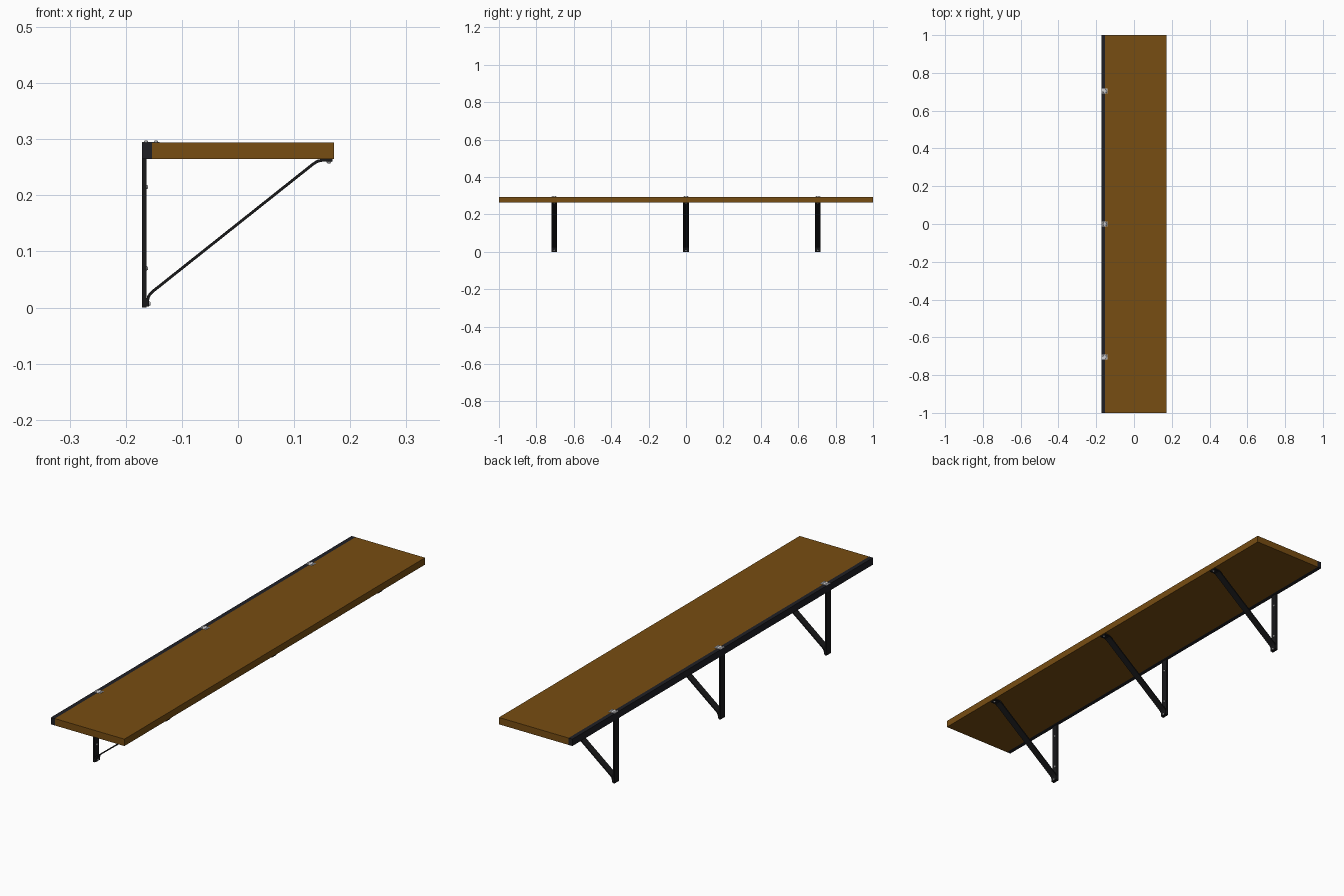
import bpy
import bmesh
from math import pi
from mathutils import Matrix

cube = bpy.data.objects.get("Cube")
if cube:
    bpy.data.objects.remove(cube, do_unlink=True)


def material(name, colour):
    mat = bpy.data.materials.new(name)
    mat.use_nodes = True
    mat.diffuse_color = (*colour, 1)
    mat.node_tree.nodes["Principled BSDF"].inputs["Base Color"].default_value = (*colour, 1)
    return mat


wood = material("brown wood", (0.185, 0.074, 0.006))
rail_black = material("blue black rail", (0.014, 0.014, 0.018))
iron = material("black iron", (0.009, 0.009, 0.010))
steel = material("pale steel", (0.62, 0.62, 0.64))


def finish(name, bm, mat):
    mesh = bpy.data.meshes.new(name)
    bm.to_mesh(mesh)
    bm.free()
    mesh.materials.append(mat)
    obj = bpy.data.objects.new(name, mesh)
    bpy.context.collection.objects.link(obj)
    return obj


def box(name, low, high, mat):
    bm = bmesh.new()
    bmesh.ops.create_cube(bm, size=1)
    for v in bm.verts:
        v.co = [(a + b) / 2 + c * (b - a) for a, b, c in zip(low, high, v.co)]
    return finish(name, bm, mat)


def screw(name, place, turn):
    # Low domed head whose flat side rests on the surface
    bm = bmesh.new()
    bmesh.ops.create_cone(bm, cap_ends=True, segments=12, radius1=0.0045,
                          radius2=0.0025, depth=0.003)
    bm.transform(Matrix.Translation(place) @ Matrix.Rotation(turn, 4, "Y")
                 @ Matrix.Translation((0, 0, 0.0015)))
    return finish(name, bm, steel)


def brace(name, y, half):
    # Bent flat strip from the foot of the upright to the shelf underside
    path = [(-0.161, 0.002), (-0.161, 0.014), (-0.159, 0.021), (-0.153, 0.028),
            (0.134, 0.256), (0.142, 0.261), (0.150, 0.2625), (0.168, 0.2625)]
    bm = bmesh.new()
    rows = [[bm.verts.new((x, y + s * half, z)) for s in (-1, 1)] for x, z in path]
    for (a, b), (c, d) in zip(rows, rows[1:]):
        bm.faces.new((a, b, d, c))
    obj = finish(name, bm, iron)
    solid = obj.modifiers.new("thickness", "SOLIDIFY")
    solid.thickness = 0.005
    solid.offset = 0
    solid.use_even_offset = True


# Shelf board and the rail along its wall edge
top, under = 0.294, 0.265
box("shelf_board", (-0.153, -1, under), (0.171, 1, top), wood)
box("wall_rail", (-0.171, -1, under), (-0.153, 1, top), rail_black)

# Three folding brackets
half = 0.015
for place, y in (("front", -0.705), ("middle", 0), ("back", 0.705)):
    box(place + "_upright", (-0.171, y - half, 0), (-0.1635, y + half, under), iron)
    brace(place + "_brace", y, half)
    box(place + "_hinge_plate", (-0.171, y - 0.013, top), (-0.14, y + 0.013, top + 0.001), steel)
    for side, dy in (("right", -0.007), ("left", 0.007)):
        for part, x in (("outer", -0.164), ("inner", -0.146)):
            screw(f"{place}_{part}_{side}_hinge_screw", (x, y + dy, top + 0.0005), 0)
    for part, z in (("lower", 0.07), ("upper", 0.215)):
        screw(f"{place}_{part}_wall_screw", (-0.1635, y, z), pi / 2)
    screw(place + "_foot_screw", (-0.1585, y, 0.007), pi / 2)
    screw(place + "_shelf_screw", (0.162, y, 0.260), pi)
